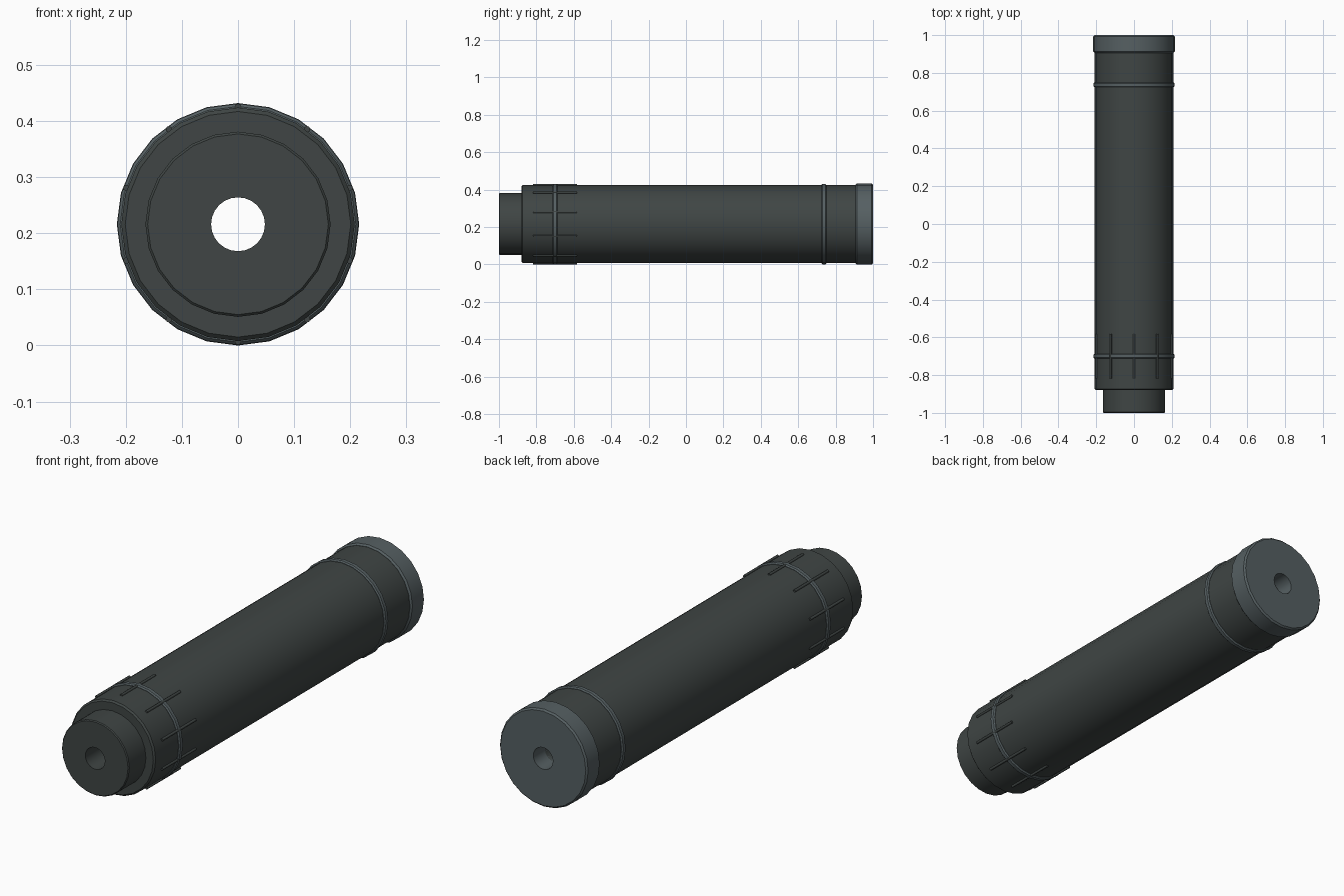
import bpy, bmesh, math
from mathutils import Matrix

SIDES = 24
AXIS_Z = 0.216

if "Cube" in bpy.data.objects:
    bpy.data.objects.remove(bpy.data.objects["Cube"], do_unlink=True)


def material(name, colour):
    mat = bpy.data.materials.new(name)
    mat.use_nodes = True
    mat.diffuse_color = (*colour, 1)
    bsdf = mat.node_tree.nodes["Principled BSDF"]
    bsdf.inputs["Base Color"].default_value = (*colour, 1)
    bsdf.inputs["Roughness"].default_value = 0.6
    return mat


dark = material("dark gunmetal", (0.050, 0.060, 0.058))
grey = material("slate grey", (0.092, 0.116, 0.123))


def add_object(name, bm, mat, angle=40):
    bmesh.ops.recalc_face_normals(bm, faces=bm.faces)
    mesh = bpy.data.meshes.new(name)
    bm.to_mesh(mesh)
    bm.free()
    mesh.materials.append(mat)
    obj = bpy.data.objects.new(name, mesh)
    bpy.context.collection.objects.link(obj)
    obj.location.z = AXIS_Z
    bpy.ops.object.select_all(action="DESELECT")
    obj.select_set(True)
    bpy.context.view_layer.objects.active = obj
    bpy.ops.object.shade_smooth_by_angle(angle=math.radians(angle))
    return obj


def lathe(name, profile, mat, angle=40):
    """Spin a closed (radius, y) loop around the y axis."""
    bm = bmesh.new()
    rings = []
    for i in range(SIDES):
        a = math.tau * i / SIDES
        rings.append([bm.verts.new((r * math.sin(a), y, r * math.cos(a)))
                      for r, y in profile])
    n = len(profile)
    for i in range(SIDES):
        a, b = rings[i], rings[(i + 1) % SIDES]
        for j in range(n):
            k = (j + 1) % n
            bm.faces.new((a[j], a[k], b[k], b[j]))
    return add_object(name, bm, mat, angle)


def sleeve(name, inner, outer, y0, y1, bevel, mat):
    """Hollow cylinder with chamfered outer rims."""
    return lathe(name, [(inner, y0), (outer - bevel, y0), (outer, y0 + bevel),
                        (outer, y1 - bevel), (outer - bevel, y1), (inner, y1)], mat)


BORE = 0.048

# Main tube and rear cap
sleeve("main_tube", BORE, 0.208, -0.88, 0.92, 0.007, dark)
sleeve("rear_cap", BORE, 0.216, 0.906, 1.0, 0.007, grey)

# Nose, with its face shaded softly into the bore
nose = lathe("nose", [(BORE, -1.0), (0.161, -1.0), (0.165, -0.996),
                      (0.165, -0.87), (BORE, -0.87)], dark)
for attr in [nose.data.attributes.get("sharp_edge")]:
    for edge in nose.data.edges:
        ends = [nose.data.vertices[v].co for v in edge.vertices]
        if attr and all(v.y < -0.99 and math.hypot(v.x, v.z) < 0.06 for v in ends):
            attr.data[edge.index].value = False

# Trim rings
for name, y in (("front_ring", -0.70), ("rear_ring", 0.737)):
    sleeve(name, 0.195, 0.215, y - 0.013, y + 0.013, 0.005, grey)

# Grip ribs around the front
RIBS = 10
bm = bmesh.new()
for i in range(RIBS):
    place = (Matrix.Rotation(math.tau * i / RIBS, 4, "Y")
             @ Matrix.Translation((0, -0.70, 0.209))
             @ Matrix.Rotation(math.pi / 2, 4, "X"))
    bmesh.ops.create_cone(bm, cap_ends=True, segments=8, radius1=0.006,
                          radius2=0.006, depth=0.235, matrix=place)
add_object("grip_ribs", bm, dark, 50)
